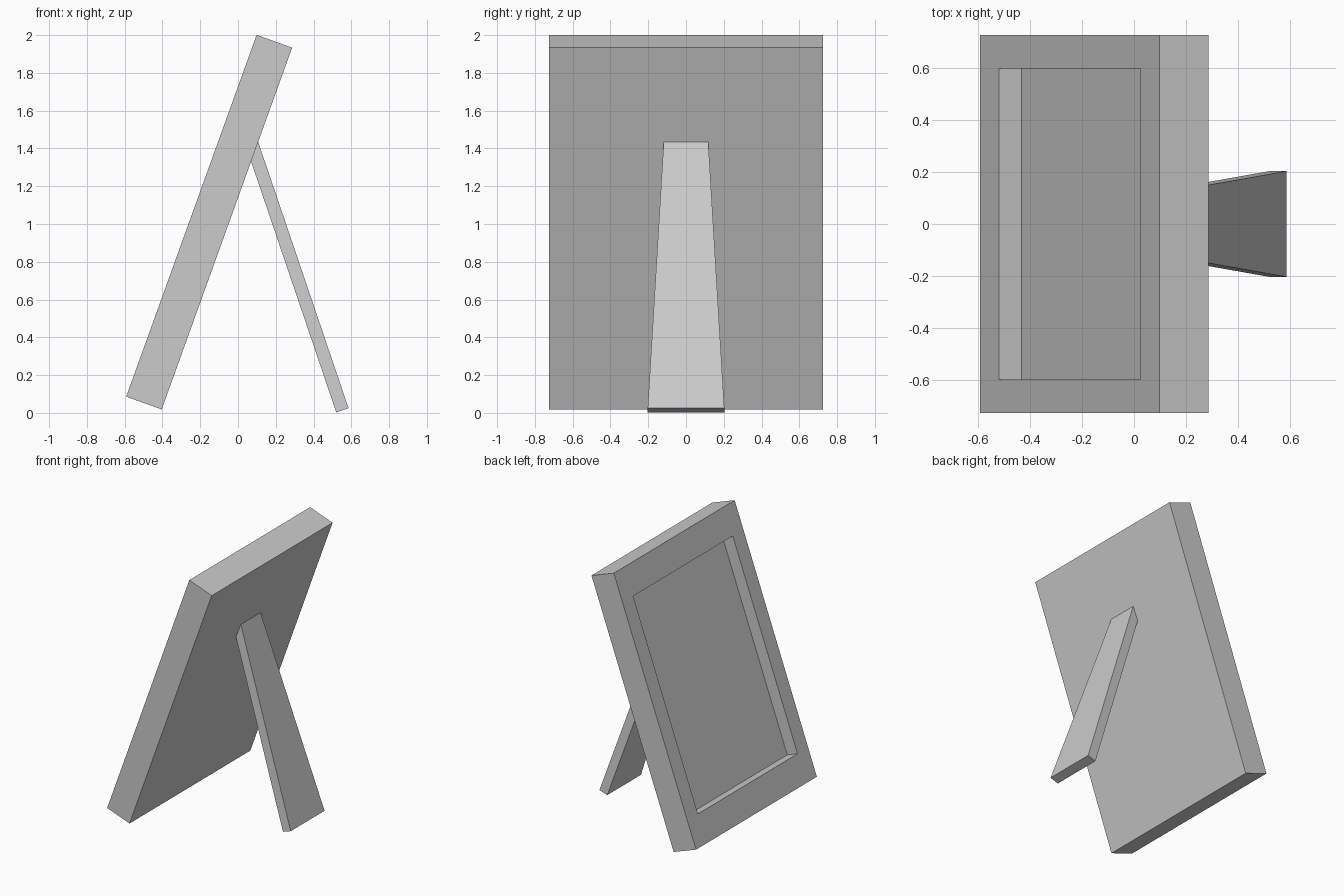
import bpy, bmesh
from math import atan2
from mathutils import Matrix, Vector

if "Cube" in bpy.data.objects:
    bpy.data.objects.remove(bpy.data.objects["Cube"])


def finish(name, bm, corner, top):
    """Place a part built with local z running up its slope from corner to top (x, z)."""
    bmesh.ops.recalc_face_normals(bm, faces=bm.faces)
    mesh = bpy.data.meshes.new(name)
    bm.to_mesh(mesh)
    bm.free()
    ob = bpy.data.objects.new(name, mesh)
    bpy.context.collection.objects.link(ob)
    ob.location = (corner[0], 0, corner[1])
    ob.rotation_euler = (0, atan2(top[0] - corner[0], top[1] - corner[1]), 0)
    return ob


def box(x0, x1, half_y, z0, z1):
    bm = bmesh.new()
    bmesh.ops.create_cube(bm, size=1)
    bmesh.ops.transform(bm, verts=bm.verts, matrix=Matrix.Translation(
        ((x0 + x1) / 2, 0, (z0 + z1) / 2)) @ Matrix.Diagonal((x1 - x0, 2 * half_y, z1 - z0, 1)))
    return bm


# Picture frame: leaning slab with a recessed panel in its front
height, depth = 2.036, 0.2
bm = box(0, depth, 0.725, 0, height)
front = min(bm.faces, key=lambda f: f.calc_center_median().x)
bmesh.ops.inset_region(bm, faces=[front], thickness=0.18)
for v in front.verts:
    v.co.z = 0.216 if v.co.z < height / 2 else height - 0.216
panel = bmesh.ops.extrude_discrete_faces(bm, faces=[front])["faces"][0]
bmesh.ops.translate(bm, verts=panel.verts, vec=Vector((0.092, 0, 0)))
finish("picture_frame", bm, (-0.592, 0.086), (0.098, 2.0))

# Easel leg: thin board, narrower at the top, leaning against the back
length = 1.493
bm = box(0, 0.069, 0.203, 0, length)
for v in bm.verts:
    if v.co.z > length / 2:
        v.co.y *= 0.118 / 0.203
finish("easel_leg", bm, (0.52, 0.003), (0.04, 1.417))
